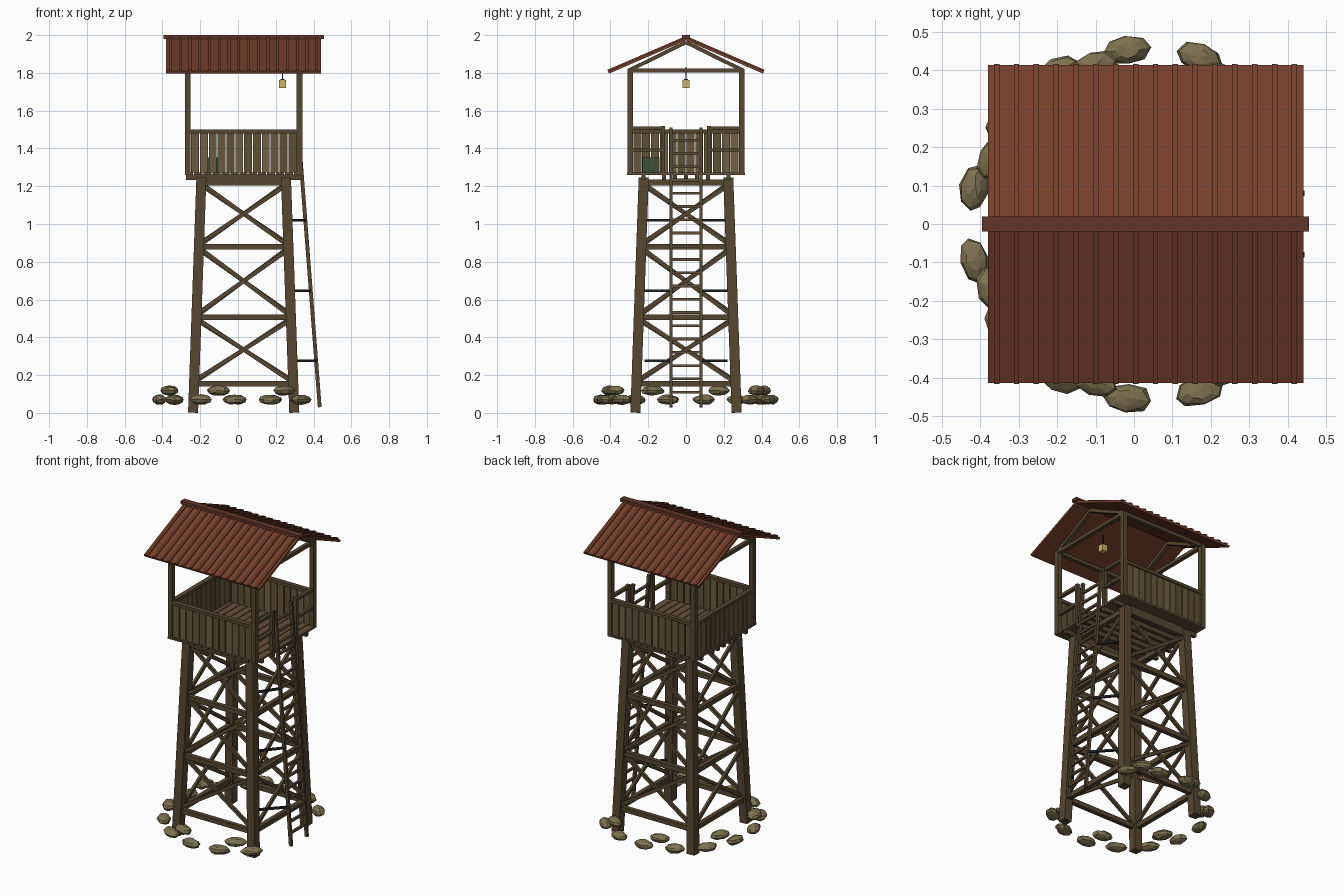
import bpy, bmesh, math, random
from mathutils import Matrix, Vector

if "Cube" in bpy.data.objects:
    bpy.data.objects.remove(bpy.data.objects["Cube"])

random.seed(4)
CX = 0.03  # tower axis


def material(name, rgb):
    m = bpy.data.materials.new(name)
    m.diffuse_color = (*rgb, 1)
    m.use_nodes = True
    m.node_tree.nodes["Principled BSDF"].inputs["Base Color"].default_value = m.diffuse_color
    return m


WOOD = material("dark timber", (0.095, 0.062, 0.03))
RUNG = material("ladder wood", (0.12, 0.075, 0.038))
PLANKS = [material("plank %d" % i, c) for i, c in enumerate(
    [(0.14, 0.095, 0.045), (0.115, 0.08, 0.037), (0.165, 0.115, 0.058)])]
DECK = material("deck wood", (0.13, 0.08, 0.042))
ROOF = material("red roof", (0.18, 0.05, 0.024))
RIDGE = material("ridge red", (0.12, 0.035, 0.02))
IRON = material("iron", (0.018, 0.019, 0.022))
STONE = material("stone", (0.21, 0.165, 0.08))
GLOW = material("lantern glow", (0.6, 0.46, 0.15))
GREEN = material("crate green", (0.045, 0.075, 0.035))


def finish(name, bm, mats):
    me = bpy.data.meshes.new(name)
    bm.to_mesh(me)
    bm.free()
    for m in mats:
        me.materials.append(m)
    ob = bpy.data.objects.new(name, me)
    bpy.context.collection.objects.link(ob)
    return ob


def add_box(bm, mat4, index=0):
    verts = bmesh.ops.create_cube(bm, size=1, matrix=mat4)["verts"]
    for f in {f for v in verts for f in v.link_faces}:
        f.material_index = index


def beams(name, items, mats):
    """Each item: start, end, width, depth and optional material index."""
    bm = bmesh.new()
    for p, q, w, d, *idx in items:
        p, q = Vector(p), Vector(q)
        z = (q - p).normalized()
        ref = Vector((0, 1, 0)) if abs(z.z) > 0.9 else Vector((0, 0, 1))
        x = ref.cross(z).normalized()
        y = z.cross(x)
        rot = Matrix((x, y, z)).transposed().to_4x4()
        m = Matrix.Translation((p + q) / 2) @ rot @ Matrix.Diagonal((w, d, (q - p).length, 1))
        add_box(bm, m, idx[0] if idx else 0)
    return finish(name, bm, mats)


def box(name, c, s, mat):
    bm = bmesh.new()
    add_box(bm, Matrix.Translation(c) @ Matrix.Diagonal((*s, 1)))
    return finish(name, bm, [mat])


def off(z):  # leg distance from the axis at height z
    return 0.268 - 0.044 * z / 1.24


CORNERS = [(-1, -1), (1, -1), (1, 1), (-1, 1)]


def leg_point(c, z, shift=0):
    o = off(z) + shift
    return (CX + c[0] * o, c[1] * o, z)


# four splayed legs
beams("legs", [(leg_point(c, 0.002), leg_point(c, 1.245), 0.053, 0.053) for c in CORNERS], [WOOD])

# horizontal rails and crossed braces on all four sides
LEVELS = [0.155, 0.507, 0.88, 1.22]
rails, braces = [], []
for i in range(4):
    a, b = CORNERS[i], CORNERS[(i + 1) % 4]
    for z in LEVELS:
        rails.append((leg_point(a, z), leg_point(b, z), 0.028, 0.03))
    for z0, z1 in zip(LEVELS, LEVELS[1:]):
        braces.append((leg_point(a, z0 + 0.01, 0.007), leg_point(b, z1 - 0.01, 0.007), 0.016, 0.022))
        braces.append((leg_point(b, z0 + 0.01, -0.007), leg_point(a, z1 - 0.01, -0.007), 0.016, 0.022))
beams("leg_rails", rails, [WOOD])
beams("cross_braces", braces, [WOOD])

# platform joists and deck boards
beams("joists", [((CX - 0.305, y, 1.247), (CX + 0.305, y, 1.247), 0.022, 0.028)
                 for y in (-0.225, -0.116, -0.058, 0, 0.058, 0.116, 0.225)], [WOOD])
N = 13
step = 0.625 / N
beams("deck_boards", [((CX - 0.3125 + (i + 0.5) * step, -0.313, 1.266),
                       (CX - 0.3125 + (i + 0.5) * step, 0.313, 1.266), step - 0.005, 0.013)
                      for i in range(N)], [DECK])

# corner posts
P = 0.296
beams("corner_posts", [((CX + sx * P, sy * P, 1.27), (CX + sx * P, sy * P, 1.82), 0.03, 0.03)
                       for sx, sy in CORNERS], [WOOD])

# boarded parapets on front, back and left, with top rails
boards, caps = [], []
N = 12
step = 0.562 / N
for i in range(N):
    t = -0.281 + (i + 0.5) * step
    for x, y, w, d in ((CX + t, -P, step - 0.005, 0.013), (CX + t, P, step - 0.005, 0.013),
                       (CX - P, t, 0.013, step - 0.005)):
        boards.append(((x, y, 1.273), (x, y, 1.485), w, d, random.randrange(3)))
for s in (-1, 1):
    caps.append(((CX - P, s * P, 1.49), (CX + P, s * P, 1.49), 0.03, 0.02))
caps.append(((CX - P, -P, 1.49), (CX - P, P, 1.49), 0.03, 0.02))
beams("parapet_boards", boards, PLANKS)
beams("parapet_rails", caps, [WOOD])

# open railing either side of the entrance
gate = []
for s in (-1, 1):
    gate.append(((CX + P, s * 0.122, 1.27), (CX + P, s * 0.122, 1.52), 0.024, 0.022))
    for z in (1.392, 1.507):
        gate.append(((CX + P, s * 0.115, z), (CX + P, s * P, z), 0.022, 0.018))
beams("entrance_railing", gate, [WOOD])


# leaning ladder with iron stays to the legs
def ladder_x(z):
    return 0.435 - 0.077 * z


beams("ladder_rails", [((ladder_x(0.03), s * 0.08, 0.03), (ladder_x(1.51), s * 0.08, 1.51), 0.02, 0.015)
                       for s in (-1, 1)], [WOOD])
beams("ladder_rungs", [((ladder_x(z), -0.08, z), (ladder_x(z), 0.08, z), 0.014, 0.014)
                       for z in (0.11 + 0.0702 * i for i in range(20))], [RUNG])
beams("ladder_stays", [((CX + off(z), s * 0.215, z), (ladder_x(z), s * 0.08, z), 0.013, 0.013)
                       for z in (0.275, 0.647, 1.02) for s in (-1, 1)], [IRON])

# roof frame: plates, tie beams, rafters
frame = []
for s in (-1, 1):
    frame.append(((CX - P, s * P, 1.812), (CX + P, s * P, 1.812), 0.024, 0.022))
    x = CX + s * P
    frame.append(((x, -P, 1.812), (x, P, 1.812), 0.024, 0.022))
    for t in (-1, 1):
        frame.append(((x, t * 0.298, 1.815), (x, 0, 1.962), 0.024, 0.02))
beams("roof_frame", frame, [WOOD])

# two roof slopes with battens and a ridge cap
slabs, battens = [], []
for s in (-1, 1):
    slabs.append(((CX, 0, 1.98), (CX, s * 0.41, 1.803), 0.82, 0.014))
    for i in range(16):
        x = CX - 0.387 + i * 0.0516
        battens.append(((x, 0, 1.989), (x, s * 0.413, 1.811), 0.014, 0.012))
beams("roof_slopes", slabs, [ROOF])
beams("roof_battens", battens, [ROOF])
box("ridge_cap", (CX, 0, 1.99), (0.85, 0.04, 0.02), RIDGE)

# hanging lantern
box("lantern_cord", (0.236, 0, 1.795), (0.007, 0.007, 0.07), IRON)
box("lantern", (0.236, 0, 1.741), (0.036, 0.036, 0.042), GLOW)
box("lantern_cap", (0.236, 0, 1.764), (0.022, 0.022, 0.008), IRON)

# supply crate on the deck
box("crate", (-0.14, -0.185, 1.313), (0.11, 0.09, 0.08), GREEN)

# ring of stones, open at the ladder, with a sparser upper course
bm = bmesh.new()
ring = [(24 * k, 0.455, 0.07) for k in range(2, 14)]
ring += [(60 + 48 * k, 0.43, 0.118) for k in range(6)]
for deg, r, z in ring:
    a = math.radians(deg)
    k = random.uniform(0.92, 1.05)
    m = (Matrix.Translation((CX + r * math.cos(a), r * math.sin(a), z))
         @ Matrix.Rotation(a, 4, "Z") @ Matrix.Diagonal((0.04 * k, 0.065 * k, 0.026, 1)))
    verts = bmesh.ops.create_uvsphere(bm, u_segments=8, v_segments=6, radius=1, matrix=m)["verts"]
    for v in verts:
        v.co += Vector([random.uniform(-0.003, 0.003) for _ in range(3)])
finish("base_stones", bm, [STONE])
